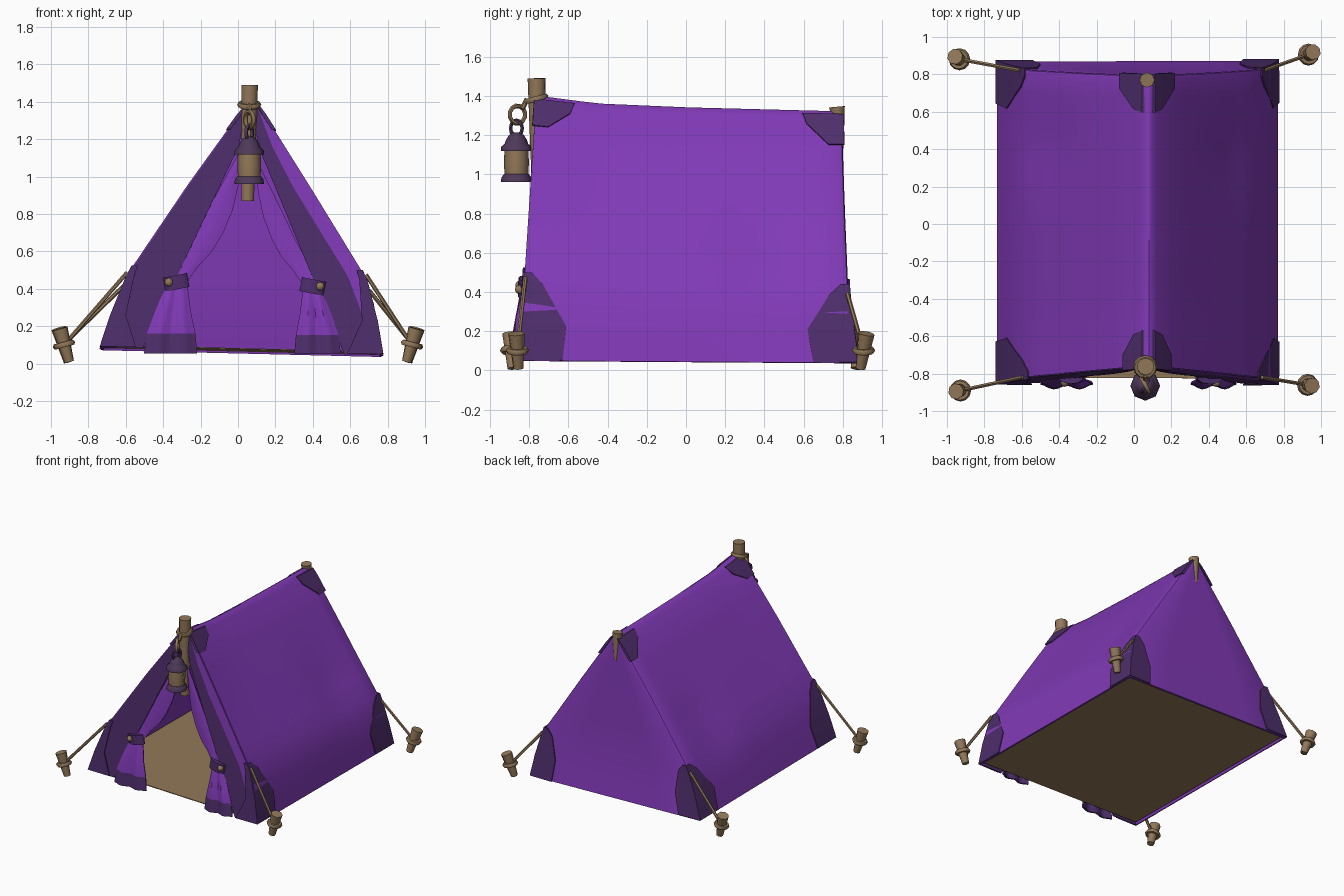
import bpy, bmesh, math
from mathutils import Vector

cube = bpy.data.objects.get("Cube")
if cube:
    bpy.data.objects.remove(cube, do_unlink=True)


def material(name, r, g, b):
    m = bpy.data.materials.new(name)
    m.use_nodes = True
    m.diffuse_color = (r, g, b, 1)
    m.node_tree.nodes["Principled BSDF"].inputs["Base Color"].default_value = (r, g, b, 1)
    return m


PURPLE = material("purple canvas", 0.22, 0.042, 0.475)
DARK = material("dark purple cloth", 0.076, 0.027, 0.148)
TAN = material("tan wood and rope", 0.29, 0.19, 0.10)
IRON = material("dark lantern metal", 0.075, 0.04, 0.10)


def finish(ob, name, mats, angle=35):
    ob.name = ob.data.name = name
    for m in mats:
        ob.data.materials.append(m)
    bpy.ops.object.select_all(action="DESELECT")
    ob.select_set(True)
    bpy.context.view_layer.objects.active = ob
    for mod in list(ob.modifiers):
        bpy.ops.object.modifier_apply(modifier=mod.name)
    bpy.ops.object.shade_smooth_by_angle(angle=math.radians(angle))
    return ob


def sheet(name, grids, mats, thick=0.01, bevel=0, rule=None, angle=35):
    """Welded cloth made of point grids, given a thickness."""
    bm = bmesh.new()
    for grid in grids:
        vs = [[bm.verts.new(p) for p in row] for row in grid]
        for a, b in zip(vs, vs[1:]):
            for i in range(len(a) - 1):
                bm.faces.new((a[i], a[i + 1], b[i + 1], b[i]))
    bmesh.ops.remove_doubles(bm, verts=bm.verts, dist=0.0005)
    bmesh.ops.recalc_face_normals(bm, faces=bm.faces)
    if rule:
        for f in bm.faces:
            f.material_index = rule(f.calc_center_median())
    me = bpy.data.meshes.new(name)
    bm.to_mesh(me)
    bm.free()
    ob = bpy.data.objects.new(name, me)
    bpy.context.collection.objects.link(ob)
    if bevel:
        mod = ob.modifiers.new("round", "BEVEL")
        mod.width, mod.segments = bevel, 2
        mod.limit_method, mod.angle_limit = "ANGLE", math.radians(50)
    mod = ob.modifiers.new("thickness", "SOLIDIFY")
    mod.thickness, mod.offset = thick, 0
    return finish(ob, name, mats, angle)


def rod(name, a, b, r1, r2, mat, sides=8):
    a, b = Vector(a), Vector(b)
    bpy.ops.mesh.primitive_cone_add(vertices=sides, radius1=r1, radius2=r2, depth=(b - a).length,
                                    location=(a + b) / 2,
                                    rotation=(b - a).to_track_quat("Z", "Y").to_euler())
    return finish(bpy.context.object, name, [mat], 50)


def ring(name, loc, rot, major, minor, mat, scale=(1, 1, 1)):
    bpy.ops.mesh.primitive_torus_add(major_segments=12, minor_segments=6, location=loc, rotation=rot,
                                     major_radius=major, minor_radius=minor)
    bpy.context.object.scale = scale
    return finish(bpy.context.object, name, [mat], 60)


def lathe(name, centre, profile, mat, sides=8):
    grid = [[Vector((centre[0] + r * math.cos(t), centre[1] + r * math.sin(t), z))
             for t in (math.tau * i / sides for i in range(sides + 1))] for r, z in profile]
    return sheet(name, [grid], [mat], 0.004, angle=50)


def table(points, t):
    for (t0, v0), (t1, v1) in zip(points, points[1:]):
        if t <= t1:
            return v0 + (v1 - v0) * (t - t0) / (t1 - t0)
    return points[-1][1]


# Tent shape: f climbs from hem to ridge, s runs front to back
MID, APEX = 0.06, 0.08
RIDGE = [(0, 1.40), (0.05, 1.39), (0.2, 1.36), (0.5, 1.34), (1, 1.32)]
BACK = [(0, 0.872), (0.2, 0.845), (0.4, 0.822), (0.8, 0.805), (1.4, 0.785)]
PROFILE = {1: [(0, 0.765), (0.2, 0.72), (0.31, 0.672), (0.66, 0.382), (0.975, 0.115), (1, APEX)],
           -1: [(0, -0.728), (0.17, -0.655), (0.31, -0.575), (0.67, -0.255), (0.975, 0.035), (1, APEX)]}


def front_y(z):
    return 0.065 * z - 0.85


def wall(side, f, s, off=0.0):
    base = 0.067 - 0.018 * side - 0.012 * s
    z = base + f * (table(RIDGE, s) - base)
    y = front_y(z) * (1 - s) + table(BACK, z) * s
    x = table(PROFILE[side], f)
    x -= side * 0.03 * math.exp(-((y - 0.42) / 0.2) ** 2 - ((z - 0.6) / 0.18) ** 2)
    return Vector((x + side * 0.85 * off, y, z + 0.5 * off))


# Canvas shell: two slopes and the back panel
LEVELS = [0, 0.1, 0.2, 0.31, 0.42, 0.54, 0.66, 0.82, 0.975, 1]
path = [(-1, f) for f in LEVELS] + [(1, f) for f in reversed(LEVELS[:-1])]
slopes = [[wall(side, f, i / 14) for side, f in path] for i in range(15)]
back = [[wall(-1, f, 1).lerp(wall(1, f, 1), u / 4) for u in range(5)] for f in LEVELS]
sheet("canvas_shell", [slopes, back], [PURPLE], 0.012, bevel=0.03)

# Groundsheet
sheet("groundsheet", [[[wall(side, 0.01, s) - Vector((side * 0.016, 0, 0)) for side in (-1, 1)]
                       for s in (0.012, 0.988)]], [TAN], 0.006)


# Reinforcing patches wrapped round the corners and ridge ends
def patch(name, end, keys):
    rows = []
    for side, f, along, across in keys:
        out = Vector((0, 0.012 * (1 if end else -1), 0))
        corner = wall(side, f, end, 0.01) + out
        inner = wall(side, f, abs(end - along / 1.65), 0.01)
        face = corner - Vector((side * across, 0, 0))
        rows.append([inner, corner, face])
    sheet(name, [rows], [DARK], 0.008)


for end, place in ((0, "front"), (1, "back")):
    tall = 0.31 if end else 0.33
    wrap = 1 if end else 0.45
    for side, hand in ((-1, "right"), (1, "left")):
        patch(f"{place}_{hand}_corner_patch", end,
              [(side, 0, 0.21, 0.19), (side, 0.13, 0.22, 0.18 * wrap),
               (side, tall - 0.04, 0.09, 0.09 * wrap), (side, tall, 0.03, 0.03)])
    low = 0.865 if end else 0.885
    ridge_keys = [(low, 0.07, 0.02), (0.945, 0.185, 0.02), (0.985, 0.205, 0.01)]
    patch(f"{place}_ridge_patch", end,
          [(-1, *k) for k in ridge_keys] + [(1, *k) for k in reversed(ridge_keys)])

# Front borders, tied curtains, cuffs and buttons
CURTAIN = [(1.15, 0.04, 0.03), (0.95, 0.15, 0.06), (0.82, 0.22, 0.09), (0.7, 0.28, 0.14),
           (0.6, 0.34, 0.20), (0.52, 0.40, 0.275), (0.45, 0.45, 0.325), (0.40, 0.45, 0.33),
           (0.28, 0.50, 0.315), (0.16, 0.545, 0.29), (0.055, 0.56, 0.28)]
for side, hand, k, lip in ((-1, "right", 1, 0.0), (1, "left", 0.87, 0.085)):
    edging, border = [], []
    for f in LEVELS[:-1]:
        outer = wall(side, f, 0)
        inner, start = outer.copy(), outer.copy()
        inner.x = MID + side * k * max(0.015, 0.58 * (1.28 - outer.z) / 1.22)
        start.x -= side * lip * min(1, (1 - f) * 4) * min(1, 0.3 + f * 3)
        edging.append([outer, start])
        border.append([start, inner])
    if lip:
        sheet(f"{hand}_front_edging", [edging], [PURPLE])
    sheet(f"{hand}_front_border", [border], [DARK])

    lift = 1 if side < 0 else 0.95
    rows = []
    for z, outer, inner in CURTAIN:
        low = min(1, max(0, (0.52 - z) / 0.25))
        row = []
        for i in range(13):
            u = i / 12
            fold = 0.011 * low * math.cos(u * math.pi * 4) - 0.006 * math.sin(u * math.pi)
            x = MID + side * k * (outer + (inner - outer) * u)
            row.append(Vector((x, front_y(z) + 0.014 - 0.03 * low + fold, z * lift)))
        rows.append(row)
    sheet(f"{hand}_curtain", [rows], [PURPLE, DARK], 0.014, rule=lambda c: int(c.z < 0.15))

    x, z = MID + side * k * 0.39, 0.435 * lift
    y = front_y(z) - 0.001
    bpy.ops.mesh.primitive_cylinder_add(vertices=10, radius=1, depth=1, location=(x, y, z),
                                        rotation=(0, side * 0.2, 0))
    bpy.context.object.scale = (0.068, 0.032, 0.075)
    finish(bpy.context.object, f"{hand}_curtain_tie", [DARK], 50)
    bpy.ops.mesh.primitive_uv_sphere_add(segments=8, ring_count=6, radius=0.023,
                                         location=(x + side * 0.04, y - 0.025, z))
    finish(bpy.context.object, f"{hand}_tie_button", [TAN], 60)

# Poles
rod("front_pole", (0.052, -0.75, 0.87), (0.062, -0.762, 1.49), 0.034, 0.046, TAN, 10)
rod("back_pole", (0.07, 0.79, 1.13), (0.07, 0.77, 1.345), 0.014, 0.04, TAN, 8)
ring("pole_rope_wrap", (0.06, -0.765, 1.385), (0.25, 0, 0), 0.05, 0.015, TAN)

# Pegs and guy ropes
for side, end, px, py, f in ((-1, 0, 0.93, -0.89, 0.30), (1, 0, 0.93, -0.86, 0.31),
                             (-1, 1, 0.935, 0.88, 0.27), (1, 1, 0.935, 0.905, 0.27)):
    tag = ("back" if end else "front") + ("_left" if side > 0 else "_right")
    lean = 0.015 if end else -0.005
    top = Vector((side * (px + 0.022), py + lean, 0.188))
    foot = Vector((side * (px - 0.028), py - lean, 0.01))
    rod(f"{tag}_peg", foot, top, 0.026, 0.043, TAN)
    knot = foot.lerp(top, 0.52)
    ring(f"{tag}_peg_knot", knot, (0, side * 0.26, 0), 0.043, 0.016, TAN)
    rod(f"{tag}_guy_rope", knot, wall(side, f, end, 0.015), 0.011, 0.011, TAN, 6)

# Hanging lantern
LX, LY = 0.06, -0.865
lathe("lantern_base", (LX, LY), [(0, 0.962), (0.078, 0.962), (0.074, 0.985), (0.062, 1.0), (0, 1.0)], IRON)
lathe("lantern_glass", (LX, LY), [(0.058, 0.995), (0.062, 1.06), (0.058, 1.14)], TAN)
lathe("lantern_cap", (LX, LY), [(0, 1.12), (0.078, 1.12), (0.076, 1.14), (0.058, 1.155), (0.052, 1.175),
                                (0.036, 1.2), (0.015, 1.212), (0, 1.212)], IRON)
ring("lantern_handle", (LX, LY, 1.235), (math.pi / 2, 0, math.pi / 2 - 0.5), 0.034, 0.01, IRON,
     (1, 1.15, 1))
ring("hanging_loop", (LX, LY + 0.005, 1.305), (math.pi / 2, 0.3, math.pi / 2 + 0.5), 0.045, 0.012, TAN)
rod("hanging_rope", (LX, LY + 0.03, 1.335), (LX, -0.81, 1.385), 0.013, 0.013, TAN, 6)
